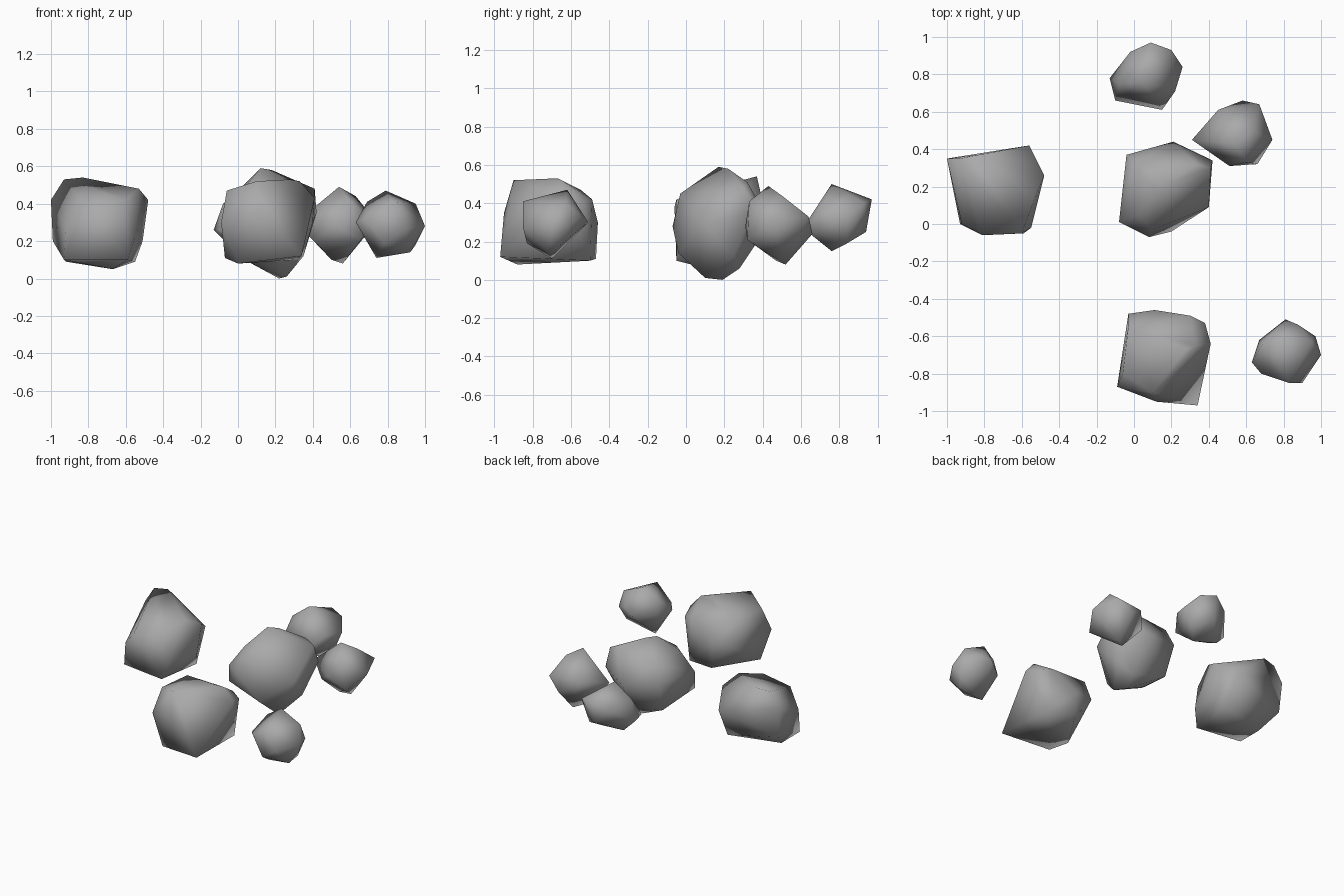
import bpy
import bmesh
from mathutils import Vector

# Remove the default object
default_object = bpy.data.objects.get("Cube")
if default_object:
    bpy.data.objects.remove(default_object, do_unlink=True)


def make_material(name, colour):
    material = bpy.data.materials.new(name)
    material.use_nodes = True
    material.diffuse_color = colour
    shader = material.node_tree.nodes["Principled BSDF"]
    shader.inputs["Base Color"].default_value = colour
    shader.inputs["Roughness"].default_value = 0.9
    return material


grey_stone = make_material("grey_stone", (0.4, 0.4, 0.4, 1))
CENTIMETRE = 0.01


def make_rock(name, centre, foot, belly, crown):
    """Wrap a tight skin round three rough rings of corners, given in
    centimetres from the rock's centre."""
    mesh_builder = bmesh.new()
    for corner in foot + belly + crown:
        mesh_builder.verts.new(Vector(corner) * CENTIMETRE)
    bmesh.ops.convex_hull(mesh_builder, input=mesh_builder.verts)
    # Drop corners that ended up inside the skin
    loose = [v for v in mesh_builder.verts if not v.link_faces]
    bmesh.ops.delete(mesh_builder, geom=loose, context="VERTS")
    bmesh.ops.recalc_face_normals(mesh_builder, faces=mesh_builder.faces)
    # Soft, worn shading over the whole stone
    for face in mesh_builder.faces:
        face.smooth = True
    mesh = bpy.data.meshes.new(name)
    mesh_builder.to_mesh(mesh)
    mesh_builder.free()
    mesh.materials.append(grey_stone)
    rock = bpy.data.objects.new(name, mesh)
    rock.location = Vector(centre) * CENTIMETRE
    bpy.context.collection.objects.link(rock)


# Three large boulders
make_rock(
    "left_boulder", (-75, 17, 30),
    foot=[(-18, -17, -20), (16, -22, -20), (8, -2, -25), (20, 13, -21), (-17, 3, -21)],
    belly=[(-24, 16, -10), (-25, 18, 12), (19, 25, 2), (24, 8, -10),
           (20, -19, -8), (-17, -17, -4)],
    crown=[(-6, -23, 8), (15, -22, 12), (27, 9, 12), (22, -3, 18),
           (-8, 20, 24), (-18, 18, 23)])

make_rock(
    "middle_boulder", (17, 18, 30),
    foot=[(9, -8, -29), (5, 1, -30), (-13, -6, -20), (8, 10, -24), (3, -22, -16),
          (-19, 12, -17), (18, 7, -18)],
    belly=[(-25, -17, 2), (-25, -17, -10), (-9, -25, -2), (23, -9, 0),
           (25, 16, 5), (4, 26, 0), (-21, 19, 5)],
    crown=[(-7, -21, 15), (-15, -13, 17), (-5, -1, 29), (1, 4, 28),
           (16, 14, 21), (-17, 15, 17), (24, 12, 18)])

make_rock(
    "front_boulder", (15, -71, 30),
    foot=[(-22, -6, -19), (-15, -17, -22), (19, -26, -18), (17, 21, -20), (-3, 24, -19)],
    belly=[(-24, -16, 0), (-3, -24, 5), (15, 22, 12), (23, 18, 10),
           (-4, 25, 0), (-18, 23, 0)],
    crown=[(-5, -19, 22), (-21, -9, 17), (-18, 16, 17), (13, 4, 23), (18, 6, 22), (26, 7, 13)])

# Three small stones
make_rock(
    "right_stone", (81, -68, 29),
    foot=[(-7, -2, -18), (11, -4, -15), (14, 2, -11), (-3, -15, -10)],
    belly=[(-18, -6, 1), (-13, -12, 3), (9, -17, -2), (19, -2, -1),
           (16, 8, 0), (0, 17, 1), (-14, 6, 0)],
    crown=[(2, -17, 12), (-12, 4, 12), (-2, 6, 18), (14, 5, 11), (7, 14, 4)])

make_rock(
    "rear_right_stone", (53, 48, 28),
    foot=[(3, 4, -20), (-3, -1, -18), (13, -16, -7)],
    belly=[(-22, -3, 2), (-2, -17, 0), (21, -3, 2), (14, 16, 5),
           (5, 18, -4), (-8, 13, 5), (-12, -9, -8)],
    crown=[(1, -5, 21), (7, -15, 13), (10, 2, 16)])

make_rock(
    "rear_stone", (7, 79, 32),
    foot=[(5, -3, -17), (-12, 1, -14), (13, 5, -13), (2, 15, -7)],
    belly=[(-20, -1, -6), (-17, -13, -6), (8, -18, -5), (19, 5, 1), (15, -8, 3)],
    crown=[(-15, -4, 8), (-2, -3, 18), (-9, 13, 4), (2, 18, 10), (13, 14, 8)])
